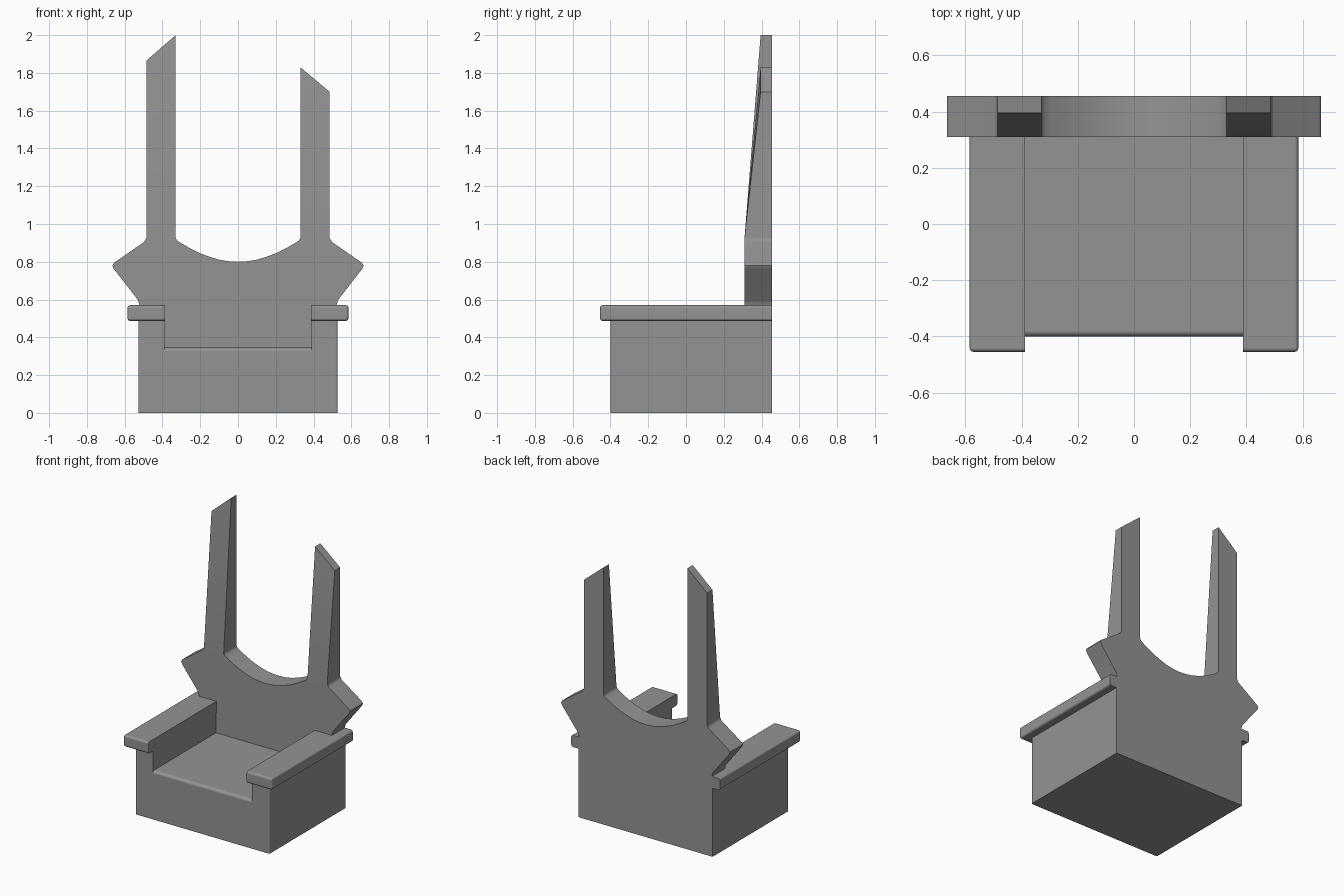
import bpy, bmesh

if "Cube" in bpy.data.objects:
    bpy.data.objects.remove(bpy.data.objects["Cube"])

BACK_Y = 0.455

# Dark grey finish shared by all parts
grey = bpy.data.materials.new("dark_grey")
grey.diffuse_color = (0.295, 0.295, 0.295, 1)
grey.use_nodes = True
grey.node_tree.nodes["Principled BSDF"].inputs["Base Color"].default_value = grey.diffuse_color


def finish(bm, name):
    bmesh.ops.recalc_face_normals(bm, faces=bm.faces[:])
    mesh = bpy.data.meshes.new(name)
    bm.to_mesh(mesh)
    bm.free()
    mesh.materials.append(grey)
    obj = bpy.data.objects.new(name, mesh)
    bpy.context.collection.objects.link(obj)
    bpy.ops.object.select_all(action='DESELECT')
    obj.select_set(True)
    bpy.context.view_layer.objects.active = obj
    bpy.ops.object.shade_smooth_by_angle(angle=0.55)
    # Keep the large faces flat next to the rounded edges
    obj.modifiers.new("flat_faces", 'WEIGHTED_NORMAL').keep_sharp = True
    return obj


def box(name, lo, hi, rounded, width, side=1):
    """Box between two corners; edges whose midpoint passes 'rounded' get a bevel."""
    bm = bmesh.new()
    bmesh.ops.create_cube(bm, size=1)
    for v in bm.verts:
        v.co = [h if c > 0 else l for c, l, h in zip(v.co, lo, hi)]
    edges = [e for e in bm.edges if rounded((e.verts[0].co + e.verts[1].co) / 2)]
    bmesh.ops.bevel(bm, geom=edges, offset=width, segments=3, profile=0.5,
                    affect='EDGES')
    for v in bm.verts:
        v.co.x *= side
    return finish(bm, name)


# Seat block with a rounded front lip
box("seat", (-0.39, -0.40, 0), (0.39, BACK_Y, 0.345),
    lambda m: m.y < -0.39 and m.z > 0.34, 0.02)

# Side walls and overhanging armrests
for side, label in ((1, "right"), (-1, "left")):
    box(label + "_side", (0.39, -0.40, 0), (0.528, BACK_Y, 0.49),
        lambda m: m.y < -0.39 and m.x > 0.52, 0.012, side)
    box(label + "_armrest", (0.387, -0.455, 0.487), (0.585, BACK_Y, 0.57),
        lambda m: m.y < 0.45 and m.x > 0.39, 0.014, side)

# Backrest: flared panel with a scooped top and two tapering posts
lower = [(0.39, 0.345), (0.39, 0.57), (0.522, 0.57), (0.53, 0.598), (0.658, 0.763),
         (0.665, 0.78), (0.656, 0.795), (0.497, 0.905), (0.485, 0.928)]
scoop = [(0.33, 0.928), (0.322, 0.912), (0.30, 0.898), (0.25, 0.869), (0.20, 0.845),
         (0.15, 0.826), (0.10, 0.811), (0.05, 0.803)]


def mirror(points):
    return [(-x, z) for x, z in reversed(points)]


outline = (lower + [(0.485, 1.70), (0.33, 1.83)] + scoop + [(0, 0.80)]
           + mirror(scoop) + [(-0.33, 2.0), (-0.485, 1.865)] + mirror(lower))
n = len(outline)
tops = [i for i, p in enumerate(outline) if p[1] > 1.2]
bm = bmesh.new()
front = [bm.verts.new((x, 0.395 if z > 1.2 else 0.31, z)) for x, z in outline]
back = [bm.verts.new((x, BACK_Y, z)) for x, z in outline]
for ring in (front, back):
    bm.faces.new([v for i, v in enumerate(ring) if i not in tops])
    for t in (tops[0], tops[2]):
        bm.faces.new(ring[t - 1:t + 3])
for i in range(n):
    j = (i + 1) % n
    bm.faces.new((front[i], front[j], back[j], back[i]))
finish(bm, "backrest")
